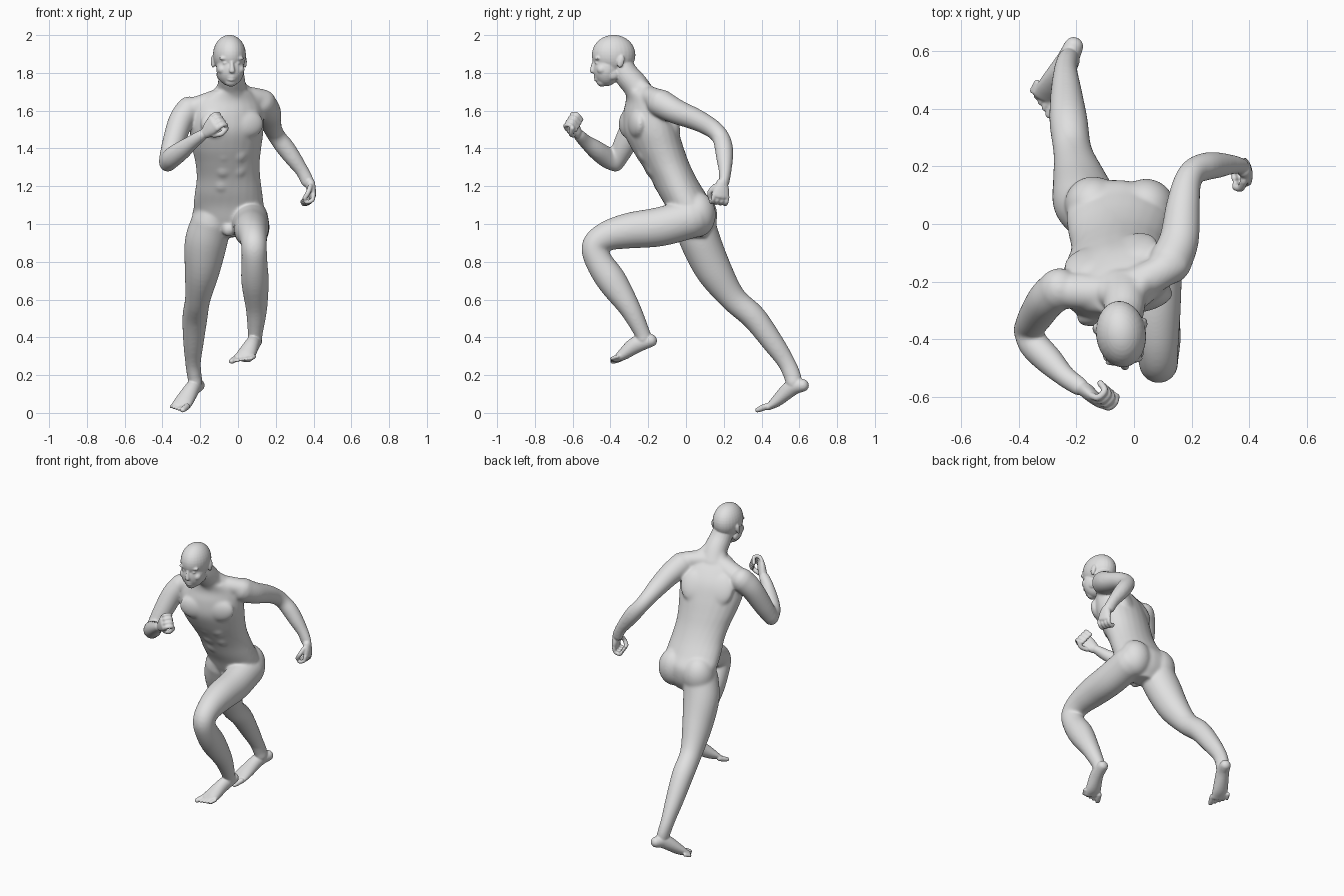
import bpy, bmesh, math
from mathutils import Vector, Matrix

bm = bmesh.new()
SEG = 24


def spline(pts, n=5):
    """Catmull-Rom through tuples of any length."""
    P = [Vector(p) for p in pts]
    P = [P[0] * 2 - P[1]] + P + [P[-1] * 2 - P[-2]]
    out = []
    for i in range(1, len(P) - 2):
        a, b, c, d = P[i - 1:i + 3]
        for k in range(n):
            t = k / n
            out.append(0.5 * (2 * b + (c - a) * t + (2 * a - 5 * b + 4 * c - d) * t * t
                              + (3 * b - a - 3 * c + d) * t ** 3))
    return out + [P[-2]]


def skin(rings):
    """Closed surface over rings given as (centre, axis a, axis b)."""
    loops = []
    for c, a, b in rings:
        loops.append([bm.verts.new(c + a * math.cos(2 * math.pi * i / SEG) + b * math.sin(2 * math.pi * i / SEG))
                      for i in range(SEG)])
    for l0, l1 in zip(loops, loops[1:]):
        for i in range(SEG):
            j = (i + 1) % SEG
            bm.faces.new((l0[i], l0[j], l1[j], l1[i]))
    bm.faces.new(loops[0][::-1])
    bm.faces.new(loops[-1])


def tube(pts, ref=(1, 0, 0)):
    """Rounded tube through (x, y, z, radius along ref, other radius)."""
    s = spline(pts)
    ref, rings = Vector(ref), []
    for i, p in enumerate(s):
        c = Vector(p[:3])
        t = (Vector(s[min(i + 1, len(s) - 1)][:3]) - Vector(s[max(i - 1, 0)][:3])).normalized()
        b = t.cross(ref).normalized()
        a = b.cross(t)
        rings.append((c, a * p[3], b * p[4], t))
    caps = ((0.45, 0.89), (0.75, 0.66), (0.95, 0.3))
    (c0, a0, b0, t0), (c1, a1, b1, t1) = rings[0], rings[-1]
    r0, r1 = min(a0.length, b0.length), min(a1.length, b1.length)
    start = [(c0 - t0 * r0 * h, a0 * k, b0 * k) for h, k in reversed(caps)]
    end = [(c1 + t1 * r1 * h, a1 * k, b1 * k) for h, k in caps]
    skin(start + [r[:3] for r in rings] + end)


def blob(c, size, yaw=0.0, pitch=0.0):
    m = (Matrix.Translation(c) @ Matrix.Rotation(math.radians(yaw), 4, 'Z')
         @ Matrix.Rotation(math.radians(pitch), 4, 'X') @ Matrix.Diagonal((*size, 1)))
    bmesh.ops.create_uvsphere(bm, u_segments=28, v_segments=18, radius=1, matrix=m)


# Torso: level rings (x, y, z, half width, half depth, twist)
rings = []
for x, y, z, w, d, tw in spline([
        (-.05, .045, .93, .08, .06, 0), (-.05, .04, 1.0, .155, .105, -5), (-.05, .022, 1.09, .185, .128, -5),
        (-.05, -.02, 1.16, .18, .126, 0), (-.05, -.065, 1.24, .17, .122, 5), (-.055, -.11, 1.32, .172, .127, 10),
        (-.06, -.15, 1.40, .186, .136, 14), (-.06, -.185, 1.49, .2, .14, 17), (-.055, -.203, 1.58, .195, .123, 17),
        (-.045, -.22, 1.65, .165, .092, 16), (-.035, -.25, 1.705, .10, .07, 12)]):
    t = math.radians(tw)
    rings.append((Vector((x, y, z)), Vector((math.cos(t), math.sin(t), 0)) * w,
                  Vector((-math.sin(t), math.cos(t), 0)) * d))
skin(rings)

# Chest, shoulder blades, abdomen, buttocks, groin
front, side = Vector((.29, -.957, 0)), Vector((.957, .29, 0))
for s in (-1, 1):
    blob(Vector((-.06, -.19, 1.53)) + front * .1 + side * s * .082, (.092, .04, .075), 17)
    blob(Vector((-.055, -.195, 1.55)) - front * .088 + side * s * .085, (.085, .034, .1), 17, 25)
    for x, y, z, yaw in ((-.045, -.142, 1.20, 3), (-.035, -.189, 1.28, 8), (-.03, -.236, 1.36, 12)):
        blob((x + s * .038, y + s * .006, z), (.038, .02, .042), yaw, 28)
blob((.042, .06, 1.05), (.1, .098, .12))
blob((-.142, .068, 1.045), (.1, .098, .12))
blob((-.05, -.045, .972), (.035, .035, .04))

# Shoulder girdle, neck and its sloping side muscles
tube([(-.26, -.235, 1.605, .058, .055), (-.13, -.24, 1.652, .06, .055), (-.035, -.23, 1.68, .065, .055),
      (.06, -.185, 1.672, .06, .055), (.14, -.14, 1.655, .058, .056)], (0, 1, 0))
tube([(-.035, -.225, 1.66, .095, .075), (-.033, -.265, 1.73, .076, .07), (-.036, -.315, 1.79, .068, .066),
      (-.045, -.355, 1.86, .062, .062)])
tube([(-.06, -.27, 1.76, .03, .03), (-.11, -.235, 1.68, .045, .035), (-.2, -.215, 1.63, .045, .035)], (0, 1, 0))
tube([(-.01, -.26, 1.76, .03, .03), (.045, -.2, 1.695, .045, .035), (.11, -.14, 1.665, .045, .035)], (0, 1, 0))

# Head, in a frame turned slightly to the left
HY = 7
HM = Matrix.Translation((-.045, -.385, 1.87)) @ Matrix.Rotation(math.radians(HY), 4, 'Z')


def hblob(c, size, pitch=0):
    blob(HM @ Vector(c), size, HY, pitch)


def htube(pts):
    tube([(*(HM @ Vector(p[:3])), p[3], p[4]) for p in pts])


hblob((0, .002, .025), (.087, .116, .106))             # skull
hblob((0, -.036, -.05), (.074, .071, .09))             # face
hblob((0, -.06, -.115), (.034, .03, .028))             # chin
htube([(0, -.097, -.005, .009, .012), (0, -.108, -.035, .011, .012), (0, -.113, -.06, .015, .012)])  # nose
htube([(-.02, -.09, -.091, .007, .006), (0, -.096, -.09, .009, .008), (.02, -.09, -.091, .007, .006)])
htube([(-.017, -.089, -.105, .007, .006), (0, -.094, -.106, .009, .008), (.017, -.089, -.105, .007, .006)])
for s in (-1, 1):
    hblob((s * .034, -.09, .007), (.032, .014, .011))  # brow
    hblob((s * .033, -.088, -.018), (.014, .013, .009))  # eye
    hblob((s * .046, -.066, -.052), (.026, .028, .026))  # cheek
    hblob((s * .052, -.01, -.078), (.018, .035, .03))  # jaw corner
    hblob((s * .085, .03, -.01), (.011, .018, .034), -15)  # ear

# Arms
tube([(-.26, -.225, 1.605, .07, .075), (-.305, -.265, 1.54, .066, .07), (-.345, -.325, 1.42, .059, .061),
      (-.372, -.37, 1.33, .049, .049)])
tube([(-.372, -.375, 1.322, .047, .047), (-.348, -.42, 1.352, .055, .053), (-.295, -.475, 1.392, .05, .05),
      (-.24, -.53, 1.435, .038, .038), (-.19, -.565, 1.47, .029, .032)], (0, 0, 1))
tube([(.125, -.135, 1.64, .075, .076), (.157, -.055, 1.597, .067, .07), (.17, .06, 1.55, .057, .06),
      (.184, .14, 1.505, .05, .05), (.208, .183, 1.46, .047, .047), (.25, .2, 1.405, .049, .05),
      (.294, .205, 1.345, .045, .045), (.34, .207, 1.28, .034, .036), (.368, .203, 1.225, .027, .034)], (0, 1, .2))


# Hands: palm, curled fingers and thumb
def hand(c, fwd, palm, curl, m):
    c, f = Vector(c), Vector(fwd).normalized()
    s = f.cross(Vector(palm)).normalized()
    p = s.cross(f)
    s = -s

    def path(steps, r):
        tube([(*(c + (f * a + p * b + s * d) * m), r * m, r * m) for a, b, d in steps], s + f * .01)
    tube([(*(c - f * .035 * m), .03 * m, .024 * m), (*c, .041 * m, .022 * m), (*(c + f * .03 * m), .044 * m, .018 * m)], s)
    for k in (-1.5, -.5, .5, 1.5):
        d = k * .0235
        path([(.03, 0, d), (.056, .01, d), (.066 - curl * .01, .04, d), (.06 - curl * .04, .048, d * .92)], .0108)
    path([(-.015, .01, .035), (.015, .028, .052), (.042, .048, .042)], .0125)


hand((-.146, -.598, 1.51), (.5, -.45, .6), (.65, .75, 0), 1, 1.1)
hand((.388, .187, 1.18), (.15, -.12, -1), (-1, -.2, 0), .3, 1.05)

# Legs
tube([(.06, .03, 1.03, .10, .105), (.07, -.14, .985, .097, .104), (.072, -.30, .965, .091, .095),
      (.08, -.42, .935, .076, .079), (.085, -.484, .882, .068, .069), (.087, -.46, .80, .069, .073),
      (.09, -.39, .695, .073, .079), (.098, -.295, .55, .057, .057), (.092, -.235, .43, .04, .042),
      (.09, -.222, .39, .037, .042)])
tube([(-.14, .04, 1.02, .105, .11), (-.17, .08, .90, .113, .107), (-.19, .15, .75, .093, .096),
      (-.213, .25, .605, .068, .071), (-.228, .36, .505, .067, .067), (-.236, .465, .365, .054, .057),
      (-.238, .53, .27, .042, .047), (-.232, .56, .205, .038, .045), (-.225, .572, .16, .037, .043)])


# Feet: sole wedge, heel and five toes
def foot(heel, mid, ball, tip, inner):
    tube([(*heel, .034, .034), (*mid, .039, .044), (*ball, .049, .032), (*tip, .051, .018)])
    b, t = Vector(ball), Vector(tip)
    f = (t - b).normalized()
    f = (f + Vector((0, 0, .25))).normalized()
    lat = f.cross(Vector((0, 0, 1))).normalized() * inner
    for k in range(5):
        r = .0165 if k == 0 else .0105
        p = t + lat * (.04 - .0065 * (k > 0) - .0215 * k) - f * .008 * k
        q = p + f * (.054 - .004 * k)
        tube([(*p, r, r), (*((p + q) / 2), r, r), (*q, r * .95, r * .8)])


foot((.095, -.186, .383), (.076, -.262, .362), (.045, -.33, .312), (.026, -.363, .289), 1)
foot((-.21, .617, .146), (-.236, .562, .135), (-.282, .485, .067), (-.305, .442, .034), -1)

# Fuse all parts into one skin
mesh = bpy.data.meshes.new("body")
bmesh.ops.recalc_face_normals(bm, faces=bm.faces)
bm.to_mesh(mesh)
bm.free()
body = bpy.data.objects.new("body", mesh)
bpy.context.collection.objects.link(body)
bpy.context.view_layer.objects.active = body
body.select_set(True)
rm = body.modifiers.new("fuse", 'REMESH')
rm.mode = 'VOXEL'
rm.voxel_size = .0052
bpy.ops.object.modifier_apply(modifier="fuse")

# Soften strongly, except at the head, hands and feet
fine = [((-.045, -.4, 1.88), .17), ((-.14, -.6, 1.51), .1), ((.39, .18, 1.16), .1),
        ((.05, -.3, .33), .15), ((-.27, .52, .07), .16)]
group = body.vertex_groups.new(name="broad_muscle")
for v in body.data.vertices:
    gap = min((v.co - Vector(c)).length - r for c, r in fine)
    w = max(0.0, min(1.0, gap / .06))
    if w > 0:
        group.add([v.index], w, 'REPLACE')
for name, count, vg in (("soften", 3, ""), ("blend", 45, "broad_muscle")):
    sm = body.modifiers.new(name, 'SMOOTH')
    sm.factor, sm.iterations, sm.vertex_group = .5, count, vg
    bpy.ops.object.modifier_apply(modifier=name)
bpy.ops.object.shade_smooth()

skin_mat = bpy.data.materials.new("plain grey")
skin_mat.diffuse_color = (.75, .75, .75, 1)
body.data.materials.clear()
body.data.materials.append(skin_mat)
